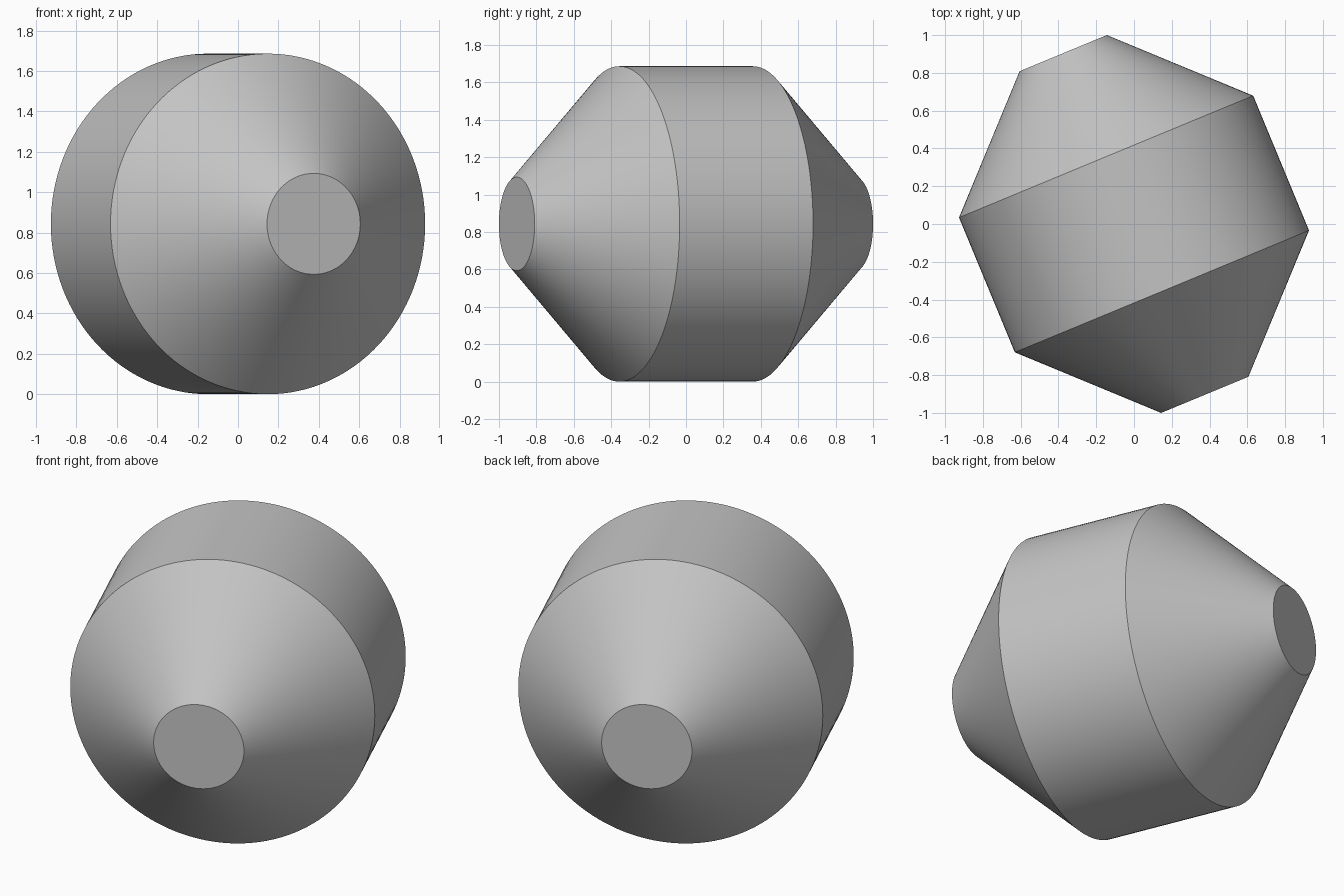
import bpy, bmesh, math
from mathutils import Matrix

if "Cube" in bpy.data.objects:
    bpy.data.objects.remove(bpy.data.objects["Cube"], do_unlink=True)

SEGMENTS = 128
BODY_RADIUS, CAP_RADIUS = 0.843, 0.25
BODY_HALF, FULL_HALF = 0.386, 0.979
TURN = math.radians(22.5)

# Plain grey material
grey = bpy.data.materials.new("light_grey")
grey.use_nodes = True
colour = (0.55, 0.55, 0.55, 1)
grey.diffuse_color = colour
grey.node_tree.nodes["Principled BSDF"].inputs["Base Color"].default_value = colour

# Half outline: flat cap, cone, drum, cone, flat cap
profile = [(CAP_RADIUS, -FULL_HALF), (BODY_RADIUS, -BODY_HALF),
           (BODY_RADIUS, BODY_HALF), (CAP_RADIUS, FULL_HALF)]

bm = bmesh.new()
points = [bm.verts.new((r, 0, z)) for r, z in profile]
edges = [bm.edges.new(pair) for pair in zip(points, points[1:])]
bmesh.ops.spin(bm, geom=points + edges, cent=(0, 0, 0), axis=(0, 0, 1),
               angle=math.tau, steps=SEGMENTS, use_merge=False)
bmesh.ops.remove_doubles(bm, verts=bm.verts[:], dist=1e-4)

# Flat end caps
bmesh.ops.holes_fill(bm, edges=[e for e in bm.edges if e.is_boundary], sides=0)
bmesh.ops.recalc_face_normals(bm, faces=bm.faces[:])

# Lay the axis level, turn it, and rest the drum on the ground
place = (Matrix.Translation((0, 0, BODY_RADIUS)) @ Matrix.Rotation(TURN, 4, 'Z')
         @ Matrix.Rotation(math.pi / 2, 4, 'X'))
bm.transform(place)

mesh = bpy.data.meshes.new("double_cone_drum")
bm.to_mesh(mesh)
bm.free()
mesh.materials.append(grey)
drum = bpy.data.objects.new("double_cone_drum", mesh)
bpy.context.collection.objects.link(drum)

# Smooth round walls, crisp rims
bpy.ops.object.select_all(action='DESELECT')
drum.select_set(True)
bpy.context.view_layer.objects.active = drum
bpy.ops.object.shade_smooth_by_angle(angle=math.radians(30))
